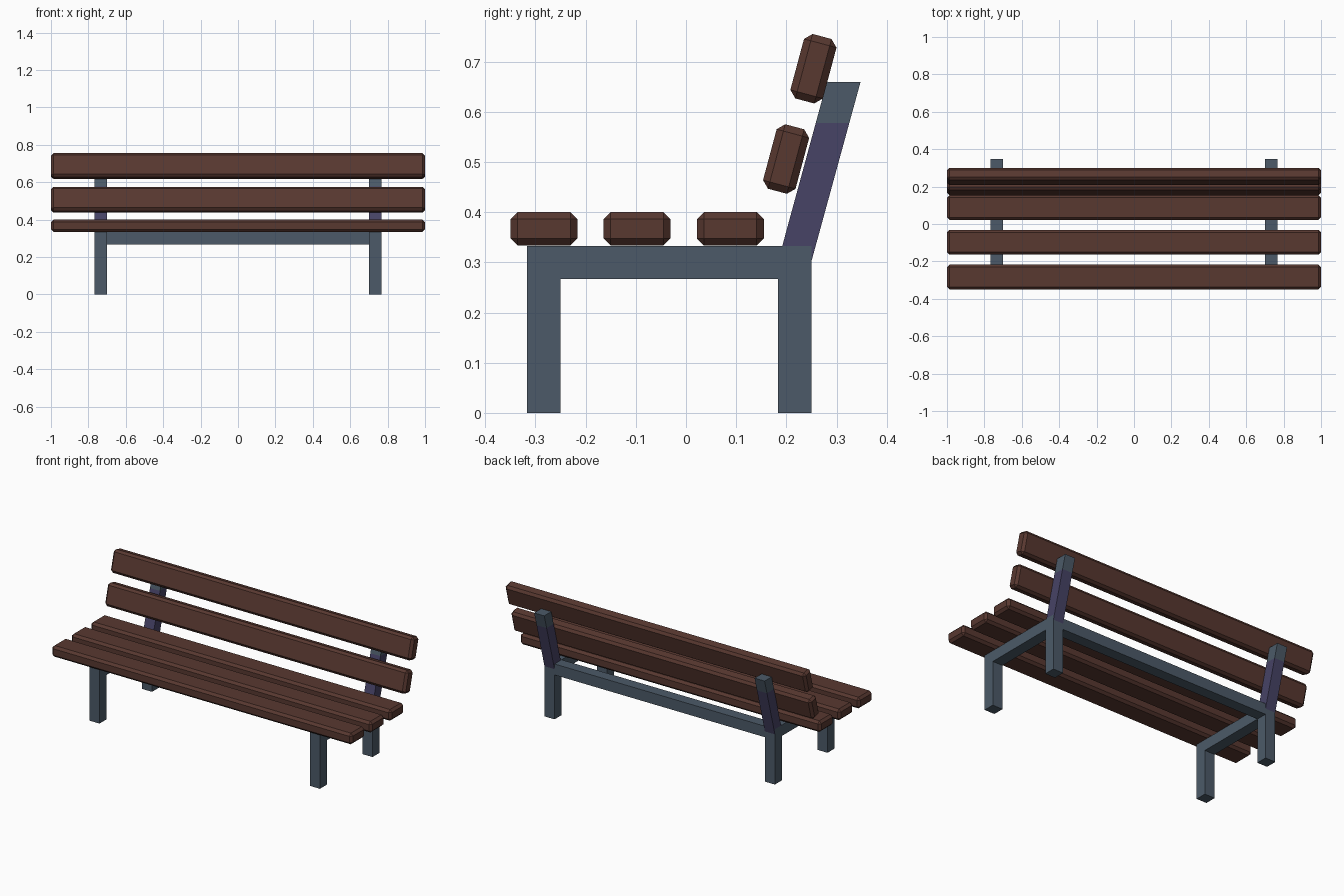
import bpy, bmesh, math
from mathutils import Vector

if "Cube" in bpy.data.objects:
    bpy.data.objects.remove(bpy.data.objects["Cube"])


def material(name, r, g, b):
    def lin(c):
        c /= 255
        return c / 12.92 if c <= 0.04045 else ((c + 0.055) / 1.055) ** 2.4
    m = bpy.data.materials.new(name)
    m.diffuse_color = (lin(r), lin(g), lin(b), 1)
    m.use_nodes = True
    m.node_tree.nodes["Principled BSDF"].inputs["Base Color"].default_value = m.diffuse_color
    return m


WOOD = material("brown wood", 88, 56, 48)
STEEL = material("blue grey metal", 76, 90, 104)
PURPLE = material("purple metal", 71, 67, 102)


def finish(name, bm, mats):
    bmesh.ops.recalc_face_normals(bm, faces=bm.faces[:])
    me = bpy.data.meshes.new(name)
    bm.to_mesh(me)
    bm.free()
    for m in mats:
        me.materials.append(m)
    ob = bpy.data.objects.new(name, me)
    bpy.context.collection.objects.link(ob)
    return ob


def box(name, center, size, mat, tilt=0.0, bevel=0.0):
    bm = bmesh.new()
    bmesh.ops.create_cube(bm, size=1)
    bmesh.ops.scale(bm, vec=size, verts=bm.verts[:])
    if bevel:
        bmesh.ops.bevel(bm, geom=bm.edges[:], offset=bevel, segments=1,
                        affect='EDGES', profile=0.5)
    ob = finish(name, bm, [mat])
    ob.location = center
    ob.rotation_euler.x = tilt
    return ob


def extrude_profile(points, x0, x1):
    """Closed (y, z) profile extruded along x."""
    bm = bmesh.new()
    face = bm.faces.new([bm.verts.new((x0, y, z)) for y, z in points])
    new = bmesh.ops.extrude_face_region(bm, geom=[face])["geom"]
    bmesh.ops.translate(bm, vec=(x1 - x0, 0, 0),
                        verts=[v for v in new if isinstance(v, bmesh.types.BMVert)])
    return bm


def cut(bm, co, no):
    bmesh.ops.bisect_plane(bm, geom=bm.verts[:] + bm.edges[:] + bm.faces[:],
                           plane_co=co, plane_no=no)


# Seat slats
for i, y in enumerate((-0.283, -0.0975, 0.0885)):
    box(f"seat_slat_{i + 1}", (0, y, 0.367), (2, 0.133, 0.067), WOOD, bevel=0.014)

# Leaning back slats
LEAN = math.radians(-15)
for i, (y, z) in enumerate(((0.1995, 0.506), (0.254, 0.686))):
    box(f"back_slat_{i + 1}", (0, y, z), (2, 0.067, 0.133), WOOD, LEAN, 0.014)

# Side frames (two legs and a rail) with the leaning back posts
LEGS = [(-0.317, 0), (-0.25, 0), (-0.25, 0.267), (0.183, 0.267),
        (0.183, 0), (0.25, 0), (0.25, 0.333), (-0.317, 0.333)]
POST = [(0.192, 0.333), (0.25, 0.333), (0.25, 0.302), (0.348, 0.66), (0.281, 0.66)]
for side, label in ((-1, "left"), (1, "right")):
    inner, outer = side * 0.70, side * 0.767

    # Legs, with a small purple patch on the outside below the rear corner
    bm = extrude_profile(LEGS, inner, outer)
    for z in (0.205, 0.267):
        cut(bm, (0, 0, z), (0, 0, 1))
    cut(bm, (0, 0.205, 0), (0, 1, 0))
    for f in bm.faces:
        c = f.calc_center_median()
        if 0.182 < c.y < 0.2 and 0.206 < c.z < 0.266 and abs(c.x) > 0.76:
            f.material_index = 1
    finish(f"{label}_leg_frame", bm, [STEEL, PURPLE])

    # Back post, purple below and grey at the top
    bm = extrude_profile(POST, inner, outer)
    cut(bm, (0, 0, 0.578), (0, 0, 1))
    for f in bm.faces:
        f.material_index = 1 if f.calc_center_median().z < 0.578 else 0
    finish(f"{label}_back_post", bm, [STEEL, PURPLE])

# Rear rail joining the two side frames
box("rear_rail", (0, 0.2165, 0.30), (1.4, 0.067, 0.066), STEEL)
